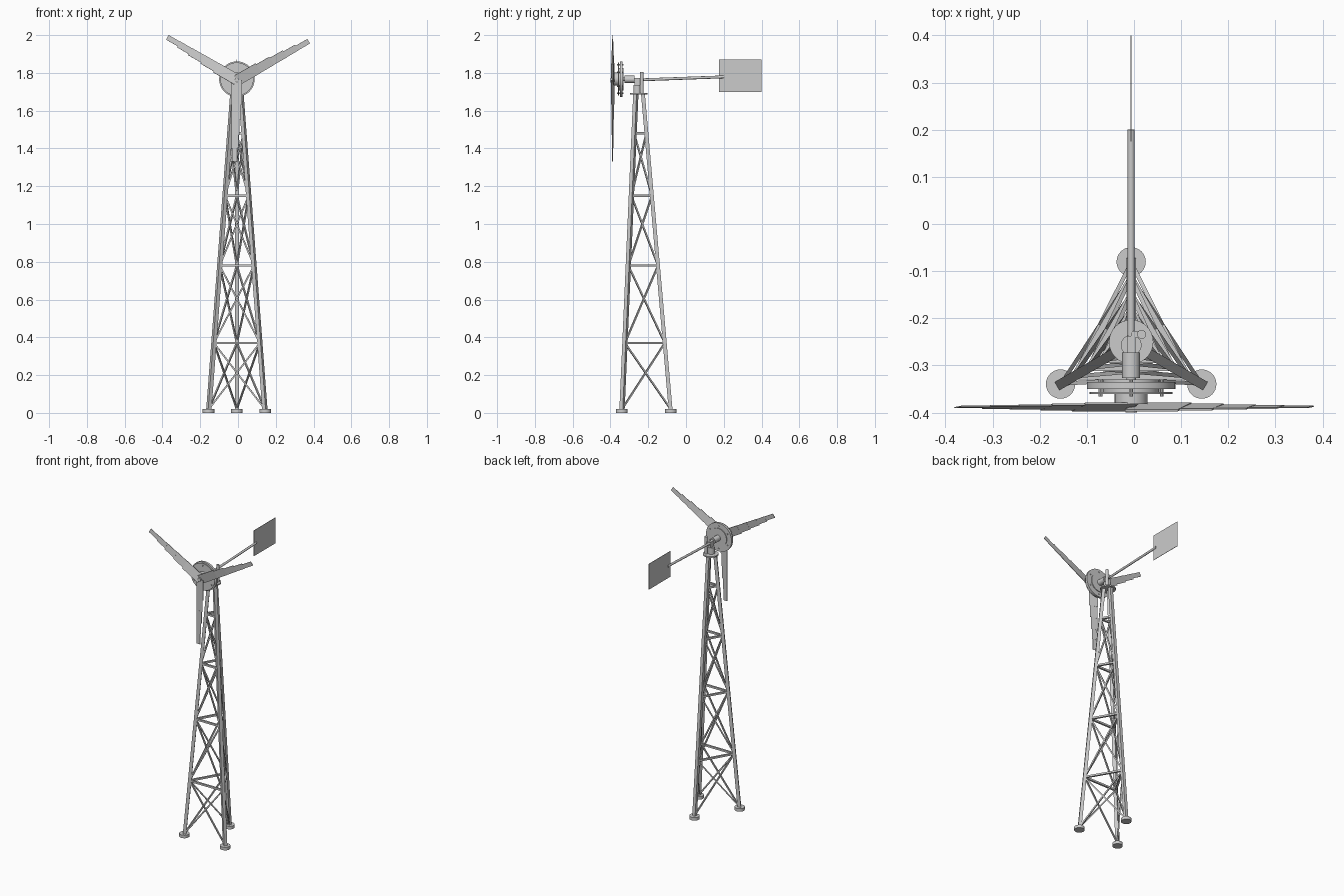
import bpy, bmesh
from math import sin, cos, pi, radians
from mathutils import Vector, Matrix

if "Cube" in bpy.data.objects:
    bpy.data.objects.remove(bpy.data.objects["Cube"])

CX, CY = -0.006, -0.253      # tower axis
HZ = 1.762                   # rotor axis height


def finish(name, bm, smooth=False):
    bmesh.ops.recalc_face_normals(bm, faces=bm.faces)
    me = bpy.data.meshes.new(name)
    bm.to_mesh(me)
    bm.free()
    ob = bpy.data.objects.new(name, me)
    bpy.context.collection.objects.link(ob)
    if smooth:
        bpy.ops.object.select_all(action='DESELECT')
        ob.select_set(True)
        bpy.context.view_layer.objects.active = ob
        bpy.ops.object.shade_smooth_by_angle(angle=radians(35))
    return ob


def add_rod(bm, a, b, r, sides=8, r2=None):
    a, b = Vector(a), Vector(b)
    d = b - a
    m = Matrix.Translation((a + b) / 2) @ d.to_track_quat('Z', 'Y').to_matrix().to_4x4()
    if sides == 4:
        m = m @ Matrix.Rotation(pi / 4, 4, 'Z')
    bmesh.ops.create_cone(bm, cap_ends=True, segments=sides, radius1=r,
                          radius2=r if r2 is None else r2, depth=d.length, matrix=m)


def rod(name, a, b, r, sides=24, r2=None):
    bm = bmesh.new()
    add_rod(bm, a, b, r, sides, r2)
    return finish(name, bm, sides > 8)


def box(name, lo, hi):
    bm = bmesh.new()
    lo, hi = Vector(lo), Vector(hi)
    bmesh.ops.create_cube(bm, size=1, matrix=Matrix.Translation((lo + hi) / 2)
                          @ Matrix.Diagonal((*(hi - lo), 1)))
    return finish(name, bm)


def leg_point(i, z):
    r = 0.172 + (0.025 - 0.172) * (z - 0.01) / 1.68
    a = pi / 2 + i * 2 * pi / 3
    return Vector((CX + r * cos(a), CY + r * sin(a), z))


# Tower legs and round feet
for i in range(3):
    rod(f"tower_leg_{i+1}", leg_point(i, 0.01), leg_point(i, 1.69), 0.0145, 4)
    p = leg_point(i, 0)
    rod(f"foot_{i+1}", p, p + Vector((0, 0, 0.02)), 0.031, 32)

# Horizontal girts and crossed bracing on each of the three sides
levels = [0.02, 0.37, 0.78, 1.15, 1.48]
for i in range(3):
    j = (i + 1) % 3
    bm = bmesh.new()
    for z in levels[1:]:
        add_rod(bm, leg_point(i, z), leg_point(j, z), 0.0085, 4)
    finish(f"girts_{i+1}", bm)
    bm = bmesh.new()
    for z0, z1 in zip(levels, levels[1:]):
        add_rod(bm, leg_point(i, z0), leg_point(j, z1), 0.006, 4)
        add_rod(bm, leg_point(j, z0), leg_point(i, z1), 0.006, 4)
    finish(f"cross_braces_{i+1}", bm)

# Tower cap, yaw tube and generator mount
rod("tower_cap", (CX, -0.25, 1.685), (CX, -0.25, 1.693), 0.047, 32)
rod("yaw_tube", (CX, -0.257, 1.69), (CX, -0.257, 1.735), 0.022)
box("mount_block", (CX - 0.009, -0.272, 1.73), (CX + 0.009, -0.237, 1.774))

# Generator body and shaft
rod("generator", (CX, -0.326, HZ + 0.004), (CX, -0.272, HZ + 0.004), 0.019)
rod("rotor_shaft", (CX, -0.385, HZ + 0.004), (CX, -0.32, HZ + 0.004), 0.01)

# Tail pivot post, boom and vane
rod("tail_pivot", (0.016, -0.234, 1.69), (0.016, -0.234, 1.806), 0.0095)
box("pivot_bracket", (CX, -0.241, 1.752), (0.016, -0.227, 1.774))
rod("tail_boom", (CX, -0.245, 1.763), (CX, 0.2, 1.779), 0.0075, 12)
box("tail_vane", (CX - 0.0012, 0.175, 1.70), (CX + 0.0012, 0.40, 1.87))

# Rotor discs, core, studs and hub
DZ = HZ + 0.005
rod("rear_rotor_disc", (CX, -0.35, DZ), (CX, -0.335, DZ), 0.094, 40)
rod("rotor_core", (CX, -0.358, DZ), (CX, -0.33, DZ), 0.06, 32)
rod("front_rotor_disc", (CX, -0.36, DZ), (CX, -0.356, DZ), 0.088, 40)
rod("hub", (CX, -0.382, DZ), (CX, -0.355, DZ), 0.035)
rod("hub_nose", (CX, -0.40, HZ), (CX, -0.38, HZ), 0.012, 16)
bm = bmesh.new()
for k in range(6):
    a = k * pi / 3 + pi / 6
    x, z = CX + 0.075 * cos(a), DZ + 0.075 * sin(a)
    add_rod(bm, (x, -0.366, z), (x, -0.33, z), 0.004, 8)
finish("disc_studs", bm)

# Three stepped, twisted blades: leading edge straight, trailing edge stepping in
radii = [0.0, 0.13, 0.21, 0.29, 0.36, 0.432]
for k in range(3):
    t = radians(30 + 120 * k)
    place = Matrix.Translation((CX, -0.388, HZ)) @ Matrix.Rotation(-t, 4, 'Y')
    bm = bmesh.new()
    for s in range(5):
        r0, r1 = radii[s], radii[s + 1]
        v0 = -0.031 + 0.00125 * s          # chord limits across the blade
        v1 = 0.028 - 0.0065 * s
        pitch = Matrix.Rotation(radians(14 - 2 * s), 4, 'X')
        m = (place @ Matrix.Translation(((r0 + r1) / 2, 0, (v0 + v1) / 2)) @ pitch
             @ Matrix.Diagonal((r1 - r0, 0.004 - 0.0004 * s, v1 - v0, 1)))
        bmesh.ops.create_cube(bm, size=1, matrix=m)
    finish(f"blade_{k+1}", bm)
